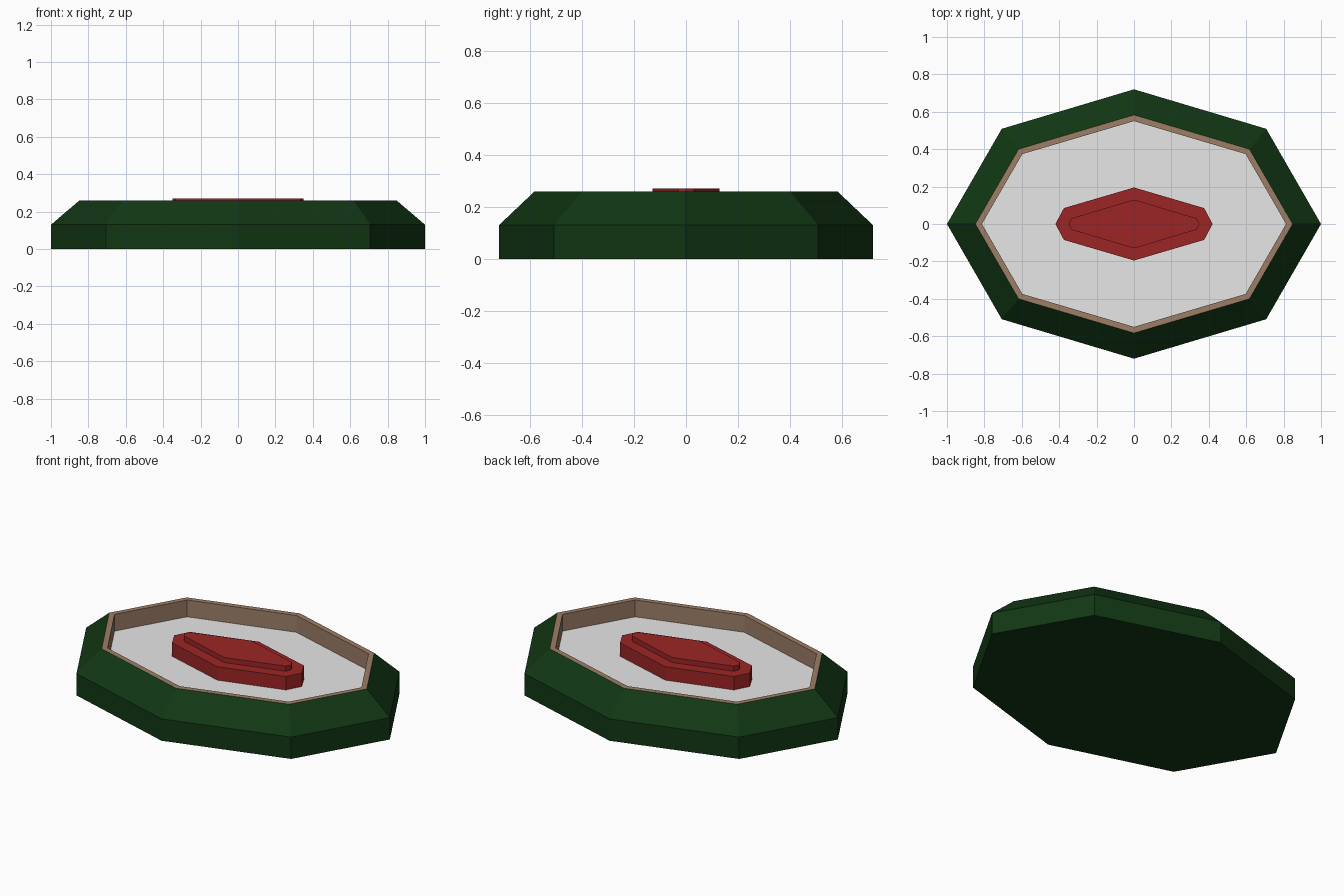
import bpy

if "Cube" in bpy.data.objects:
    bpy.data.objects.remove(bpy.data.objects["Cube"])

def material(name, rgb):
    m = bpy.data.materials.new(name)
    m.diffuse_color = (*rgb, 1)
    m.use_nodes = True
    m.node_tree.nodes["Principled BSDF"].inputs["Base Color"].default_value = m.diffuse_color
    return m

GREEN = material("dark green", (0.0056, 0.038, 0.0068))
BROWN = material("tan brown", (0.34, 0.21, 0.135))
WHITE = material("pale grey", (0.8, 0.8, 0.8))
RED = material("deep red", (0.33, 0.018, 0.018))

def octagon(rx, cx, cy, ry):
    """Eight-sided outline from its end, corner and side points."""
    return [(rx, 0), (cx, cy), (0, ry), (-cx, cy),
            (-rx, 0), (-cx, -cy), (0, -ry), (cx, -cy)]

def loft(name, rings, mat, bottom=False, top=False):
    """Bridge (outline, z) rings in order, with optional end caps."""
    verts = [(x, y, z) for outline, z in rings for x, y in outline]
    faces = []
    for r in range(len(rings) - 1):
        for i in range(8):
            j = (i + 1) % 8
            faces.append((r * 8 + i, r * 8 + j, r * 8 + 8 + j, r * 8 + 8 + i))
    if bottom:
        faces.append(tuple(range(7, -1, -1)))
    if top:
        faces.append(tuple(range(len(verts) - 8, len(verts))))
    mesh = bpy.data.meshes.new(name)
    mesh.from_pydata(verts, [], faces)
    mesh.materials.append(mat)
    mesh.update()
    obj = bpy.data.objects.new(name, mesh)
    bpy.context.collection.objects.link(obj)
    return obj

base = octagon(1.0, 0.707, 0.509, 0.72)
rim_out = octagon(0.848, 0.617, 0.40, 0.583)
rim_in = octagon(0.813, 0.597, 0.374, 0.55)
pad = octagon(0.42, 0.375, 0.085, 0.195)
pad_top = octagon(0.35, 0.335, 0.03, 0.13)
FLOOR, RIM = 0.16, 0.26

# Green outer body with sloped shoulder
loft("outer_body", [(base, 0), (base, 0.13), (rim_out, RIM)], GREEN, bottom=True)
# Brown rim and inner wall
loft("inner_rim", [(rim_out, RIM), (rim_in, RIM), (rim_in, FLOOR)], BROWN)
# Recessed floor
loft("recessed_floor", [(rim_in, FLOOR)], WHITE, top=True)
# Stepped red centre piece
loft("centre_piece", [(pad, FLOOR), (pad, 0.24), (pad_top, 0.24), (pad_top, 0.27)],
     RED, top=True)
